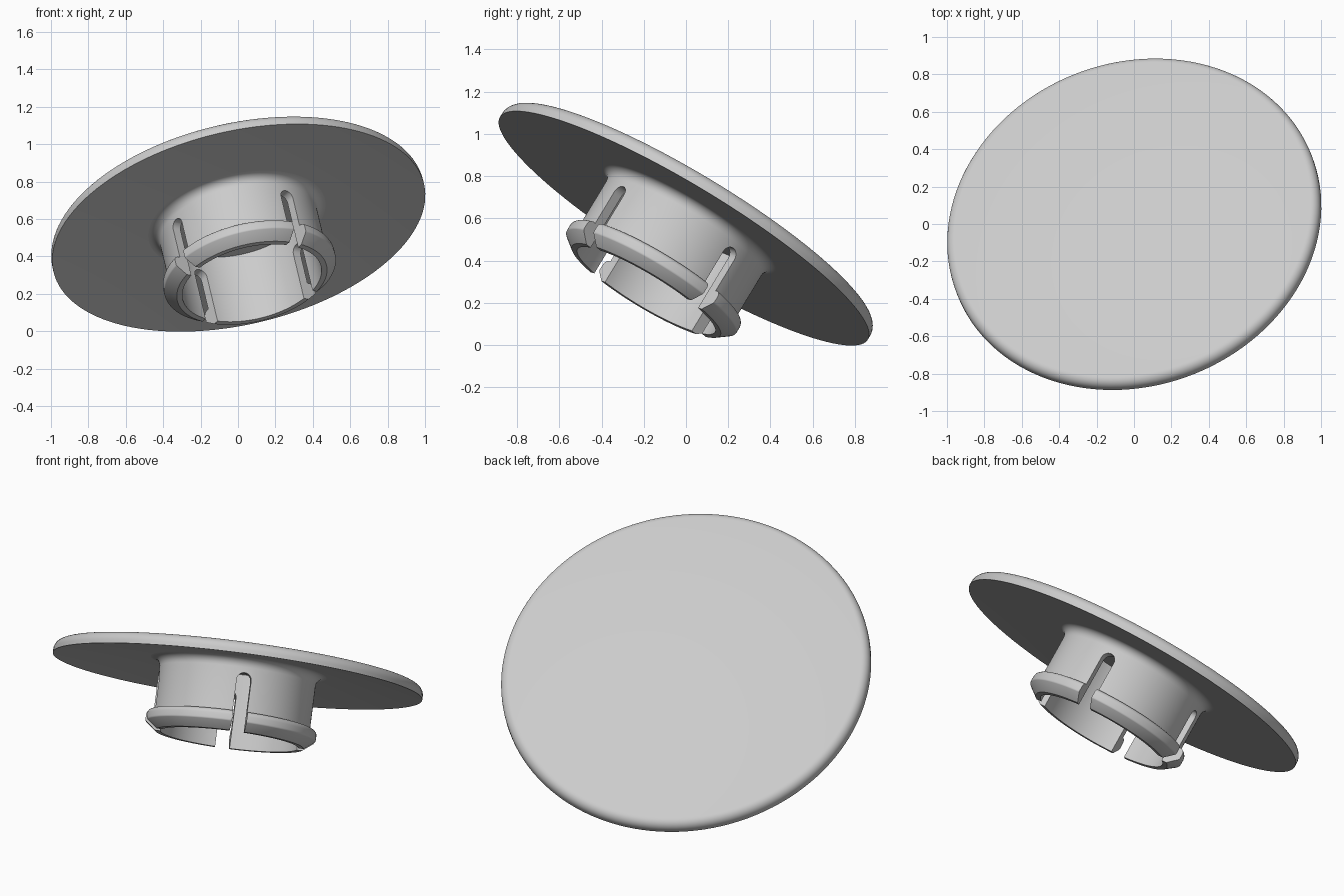
import bpy, bmesh, math
from mathutils import Matrix, Vector

cube = bpy.data.objects.get("Cube")
if cube:
    bpy.data.objects.remove(cube, do_unlink=True)

grey = bpy.data.materials.new("light grey plastic")
colour = (0.6, 0.6, 0.6, 1)
grey.diffuse_color = colour
grey.use_nodes = True
grey.node_tree.nodes["Principled BSDF"].inputs["Base Color"].default_value = colour

# Tilted frame: local z is the cap's axis, origin at the middle of the disc's lower rim
axis = Vector((-0.2, 0.507, 0.838)).normalized()
side = Vector((0.838, 0, 0.2)).normalized()
frame = Matrix((side, axis.cross(side), axis)).transposed().to_4x4()
frame.translation = (0.004, -0.01, 0.553)


def add_mesh(name, bm):
    bmesh.ops.recalc_face_normals(bm, faces=bm.faces)
    mesh = bpy.data.meshes.new(name)
    bm.to_mesh(mesh)
    bm.free()
    mesh.materials.append(grey)
    obj = bpy.data.objects.new(name, mesh)
    bpy.context.collection.objects.link(obj)
    obj.matrix_world = frame
    return obj


def revolve(name, profile, closed, steps=128):
    bm = bmesh.new()
    verts = [bm.verts.new((r, 0, z)) for r, z in profile]
    pairs = list(zip(verts, verts[1:]))
    if closed:
        pairs.append((verts[-1], verts[0]))
    edges = [bm.edges.new(p) for p in pairs]
    bmesh.ops.spin(bm, geom=verts + edges, axis=(0, 0, 1), cent=(0, 0, 0),
                   angle=math.tau, steps=steps, use_duplicate=False)
    bmesh.ops.remove_doubles(bm, verts=bm.verts, dist=1e-4)
    return add_mesh(name, bm)


def arc(r, z, radius, start, end, count=6):
    angles = [math.radians(start + (end - start) * i / count) for i in range(count + 1)]
    return [(r + radius * math.cos(a), z + radius * math.sin(a)) for a in angles]


def smooth(obj, degrees=35):
    bpy.ops.object.select_all(action="DESELECT")
    obj.select_set(True)
    bpy.context.view_layer.objects.active = obj
    bpy.ops.object.shade_smooth_by_angle(angle=math.radians(degrees))


# Shallow conical disc with a rounded upper rim
rise = 0.095
disc = revolve("cap_disc", [(0, rise), (1.018, 0)] + arc(0.968, 0.02, 0.05, 0, 85, 8)
               + [(0, 0.07 + rise)], closed=False)

# Hub: flared root, straight wall, snap bead and tapered tip
hub_profile = ([(0.38, 0.075), (0.47, 0.06)]
               + arc(0.48, 0, 0.05, 85, 180)
               + [(0.43, -0.245)]
               + arc(0.442, -0.272, 0.027, 90, 0)
               + arc(0.454, -0.298, 0.015, 0, -40, 3)
               + [(0.41, -0.352), (0.38, -0.352)])
hub = revolve("snap_hub", hub_profile, closed=True)

# Round-topped slots, each cutter passing through both opposite walls
half = 0.04
slot_shape = ([(half, -0.5)] + arc(0, -0.03 - half, half, 0, 180, 12) + [(-half, -0.5)])
for angle in (42.5, 132.5):
    bm = bmesh.new()
    face = bm.faces.new([bm.verts.new((-0.7, y, z)) for y, z in slot_shape])
    moved = bmesh.ops.extrude_face_region(bm, geom=[face])["geom"]
    bmesh.ops.translate(bm, vec=(1.4, 0, 0),
                        verts=[v for v in moved if isinstance(v, bmesh.types.BMVert)])
    bmesh.ops.rotate(bm, matrix=Matrix.Rotation(math.radians(angle), 3, "Z"), verts=bm.verts)
    cutter = add_mesh("slot_cutter", bm)
    cutter.hide_render = True
    cut = hub.modifiers.new("slot", "BOOLEAN")
    cut.operation, cut.solver, cut.object = "DIFFERENCE", "EXACT", cutter
    bpy.context.view_layer.objects.active = hub
    bpy.ops.object.modifier_apply(modifier=cut.name)
    bpy.data.objects.remove(cutter, do_unlink=True)

smooth(disc)
smooth(hub)
